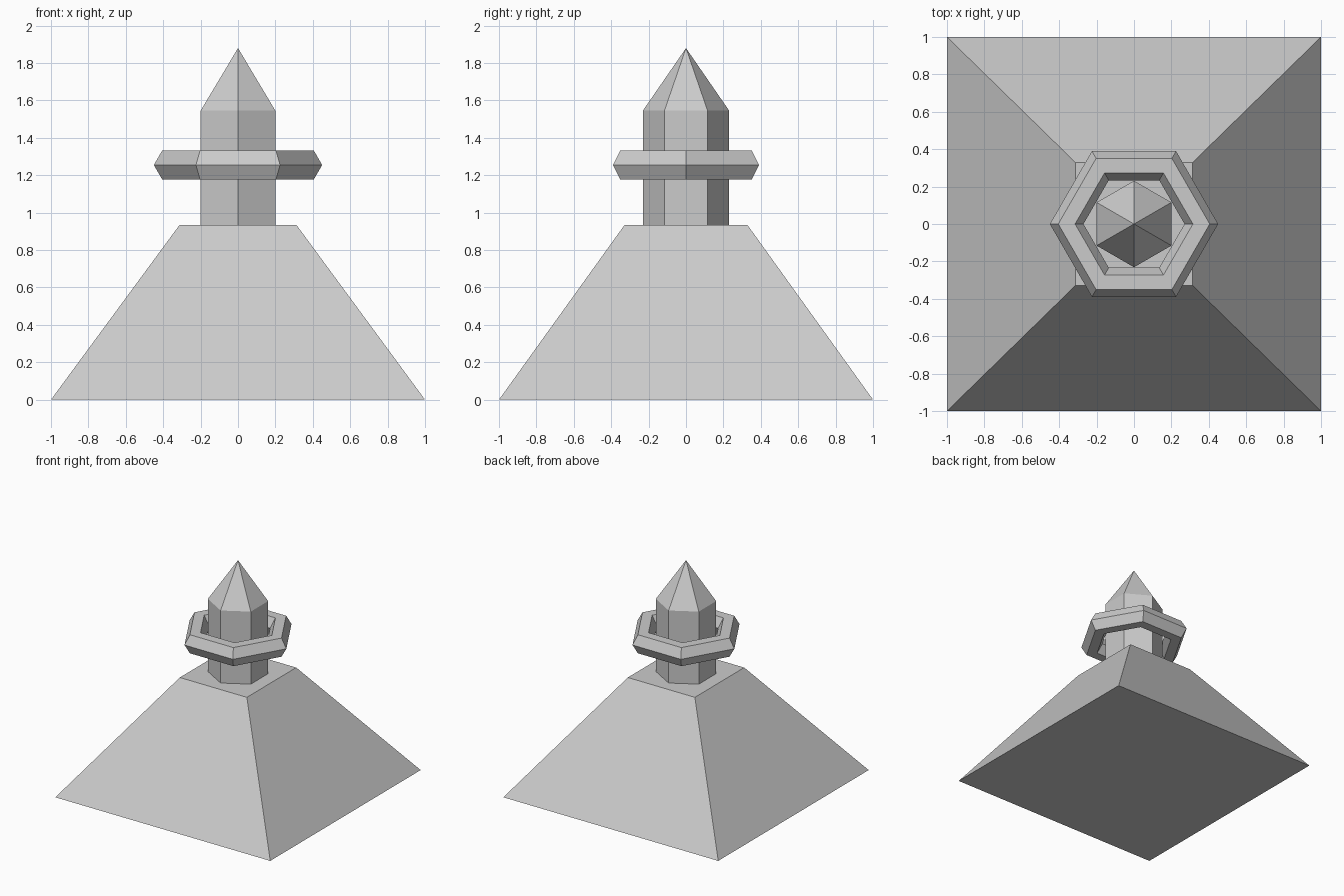
import bpy, bmesh
from math import pi, sin, cos

if "Cube" in bpy.data.objects:
    bpy.data.objects.remove(bpy.data.objects["Cube"])

# Single flat grey
GREY = (0.6, 0.6, 0.6, 1)
stone = bpy.data.materials.new("light_grey")
stone.use_nodes = True
stone.diffuse_color = GREY
stone.node_tree.nodes["Principled BSDF"].inputs["Base Color"].default_value = GREY


def finish(name, bm):
    bmesh.ops.recalc_face_normals(bm, faces=bm.faces)
    mesh = bpy.data.meshes.new(name)
    bm.to_mesh(mesh)
    bm.free()
    mesh.materials.append(stone)
    obj = bpy.data.objects.new(name, mesh)
    bpy.context.collection.objects.link(obj)
    return obj


def ring(bm, radius, z, start=0):
    """Six vertices around the z axis."""
    return [bm.verts.new((radius * cos(start + i * pi / 3),
                          radius * sin(start + i * pi / 3), z)) for i in range(6)]


def bridge(bm, a, b):
    for i in range(6):
        j = (i + 1) % 6
        bm.faces.new((a[i], a[j], b[j], b[i]))


# Truncated pyramid base
bm = bmesh.new()
bmesh.ops.create_cube(bm, size=2)
for v in bm.verts:
    if v.co.z > 0:
        v.co = (v.co.x * 0.312, v.co.y * 0.328, 0.935)
    else:
        v.co.z = 0
finish("pyramid_base", bm)

# Hexagonal column with a pointed tip
bm = bmesh.new()
foot = ring(bm, 0.231, 0.935, pi / 6)
shoulder = ring(bm, 0.231, 1.545, pi / 6)
tip = bm.verts.new((0, 0, 1.88))
bm.faces.new(foot)
bridge(bm, foot, shoulder)
for i in range(6):
    bm.faces.new((shoulder[i], shoulder[(i + 1) % 6], tip))
finish("pointed_column", bm)

# Floating hexagonal ring with a hexagonal section
bm = bmesh.new()
loops = [ring(bm, 0.36 + 0.09 * cos(k * pi / 3), 1.255 + 0.09 * sin(k * pi / 3))
         for k in range(6)]
for k in range(6):
    bridge(bm, loops[k], loops[(k + 1) % 6])
finish("floating_ring", bm)
